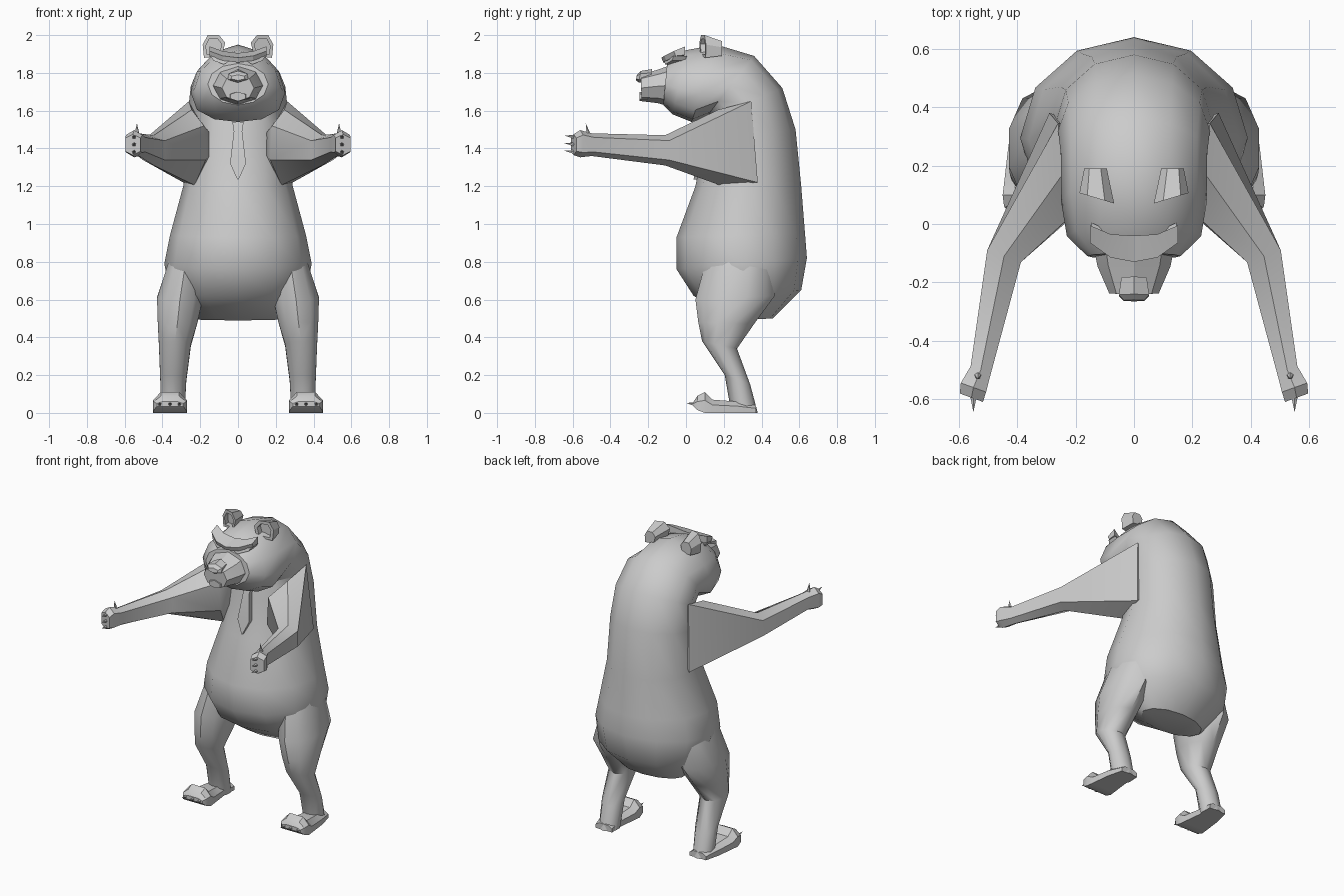
import bpy
import bmesh
from math import sin, cos, pi, radians
from mathutils import Vector, Matrix

default_cube = bpy.data.objects.get("Cube")
if default_cube:
    bpy.data.objects.remove(default_cube, do_unlink=True)


def finish(name, bm, mirror=False, angle=40):
    """Turn a bmesh into a shaded object, mirrored across x if asked."""
    bmesh.ops.recalc_face_normals(bm, faces=bm.faces)
    mesh = bpy.data.meshes.new(name)
    bm.to_mesh(mesh)
    bm.free()
    obj = bpy.data.objects.new(name, mesh)
    bpy.context.collection.objects.link(obj)
    bpy.ops.object.select_all(action="DESELECT")
    obj.select_set(True)
    bpy.context.view_layer.objects.active = obj
    bpy.ops.object.shade_smooth_by_angle(angle=radians(angle))
    if mirror:
        obj.modifiers.new("Mirror", "MIRROR").use_mirror_merge = False
    return obj


def loft(name, rings, mirror=False, angle=40):
    """Skin a list of equally long point rings and cap both ends."""
    bm = bmesh.new()
    loops = [[bm.verts.new(p) for p in ring] for ring in rings]
    count = len(loops[0])
    for low, high in zip(loops, loops[1:]):
        for i in range(count):
            j = (i + 1) % count
            bm.faces.new((low[i], low[j], high[j], high[i]))
    bm.faces.new(loops[0])
    bm.faces.new(loops[-1])
    return finish(name, bm, mirror, angle)


def section(front, back, x_in, x_out, skew=0.0, sides=12):
    """Oval ring spanning two (y, z) points; skew slides the widest part."""
    front, back = Vector((0, *front)), Vector((0, *back))
    middle, axis = (front + back) / 2, (back - front) / 2
    centre_x, half = (x_in + x_out) / 2, (x_out - x_in) / 2
    ring = []
    for i in range(sides):
        a = 2 * pi * i / sides
        p = middle + axis * (cos(a) - skew * sin(a) ** 2)
        p.x = centre_x + half * sin(a)
        ring.append(p)
    return ring


def scaled(ring, centre, factor):
    centre = Vector(centre)
    return [centre + (Vector(p) - centre) * factor for p in ring]


# Body and head: one skin that rises up the back and bends forward
spine = [
    ((0.24, 0.49), (0.46, 0.50), 0.22, 0),
    ((0.04, 0.62), (0.61, 0.65), 0.36, 0),
    ((-0.05, 0.76), (0.64, 0.82), 0.39, 0),
    ((-0.05, 0.93), (0.63, 0.95), 0.36, 0),
    ((0.05, 1.20), (0.61, 1.20), 0.29, 0),
    ((0.10, 1.45), (0.58, 1.50), 0.27, 0),
    ((0.13, 1.56), (0.51, 1.72), 0.26, 0),
    ((0.11, 1.57), (0.36, 1.89), 0.25, 0),
    ((0.03, 1.54), (0.16, 1.95), 0.25, 0.25),
    ((-0.07, 1.58), (0.0, 1.92), 0.23, 0.2),
    ((-0.12, 1.63), (-0.10, 1.85), 0.16, 0),
]
loft("body", [section(f, b, -w, w, s) for f, b, w, s in spine])

# Muzzle and nose
muzzle = [
    ((-0.08, 1.62), (-0.06, 1.85), 0.14),
    ((-0.15, 1.64), (-0.14, 1.82), 0.125),
    ((-0.235, 1.65), (-0.24, 1.79), 0.085),
]
loft("muzzle", [section(f, b, -w, w, 0, 8) for f, b, w in muzzle], angle=25)
nose = [
    ((-0.19, 1.74), (-0.18, 1.82), 0.05),
    ((-0.25, 1.75), (-0.24, 1.81), 0.06),
    ((-0.265, 1.76), (-0.26, 1.79), 0.04),
]
loft("nose", [section(f, b, -w, w, 0, 6) for f, b, w in nose], angle=20)
loft("lower_lip", [section((y, 1.65), (y, 1.70), -w, w, 0, 6)
                   for y, w in ((-0.2, 0.07), (-0.245, 0.045))], angle=20)


# Heavy brow, lowest in the middle
def brow_ring(x, y, z, depth):
    return [(x, y, z), (x, y + 0.01, z - 0.025),
            (x, y + depth, z - 0.02), (x, y + depth, z + 0.025)]


loft("brow", [brow_ring(0, -0.13, 1.88, 0.09), brow_ring(0.08, -0.115, 1.89, 0.08),
              brow_ring(0.15, -0.065, 1.915, 0.06)], mirror=True, angle=20)

# Narrow slanted eyes
eye_front = [(0.045, -0.115, 1.862), (0.075, -0.11, 1.845),
             (0.13, -0.075, 1.865), (0.145, -0.065, 1.89)]
loft("eyes", [eye_front, [(x, y + 0.07, z) for x, y, z in eye_front]],
     mirror=True, angle=20)

# Cupped ears
outline = [(0.085, 1.89), (0.068, 1.96), (0.1, 2.0),
           (0.16, 2.0), (0.187, 1.95), (0.18, 1.88)]
rim = [(x, 0.05 + 0.3 * x, z) for x, z in outline]
cup = scaled(rim, (0.13, 0.09, 1.935), 0.7)
ear_back = scaled([(x, 0.19, z) for x, z in outline], (0.14, 0.19, 1.91), 0.65)
loft("ears", [[p + Vector((0, 0.035, 0)) for p in cup], cup, rim, ear_back],
     mirror=True, angle=30)

# Necktie lying on the chest
tie_profile = [(1.54, 0.03, 0.10), (1.49, 0.022, 0.085),
               (1.32, 0.042, 0.055), (1.235, 0.003, 0.04)]
loft("necktie", [[(-w, y, z), (w, y, z), (w, y + 0.04, z), (-w, y + 0.04, z)]
                 for z, w, y in tie_profile], angle=20)

# Arms: broad shoulder tapering to a reaching paw
shoulder = [(0.26, 0.345, 1.65), (0.29, 0.38, 1.22), (0.23, 0.18, 1.205),
            (0.17, 0.06, 1.34), (0.18, 0.06, 1.52), (0.245, 0.17, 1.605)]


def arm_ring(centre, width, height):
    outward = Vector((0.94, 0.34, 0))
    return [Vector(centre) + outward * width * cos(radians(a))
            + Vector((0, 0, height * sin(radians(a))))
            for a in (40, -40, -90, -140, 140, 90)]


loft("arms", [
    scaled(shoulder, (0.1, 0.33, 1.42), 0.6),
    shoulder,
    arm_ring((0.445, -0.11, 1.39), 0.08, 0.08),
    arm_ring((0.525, -0.50, 1.42), 0.048, 0.06),
    arm_ring((0.55, -0.56, 1.425), 0.06, 0.072),
    arm_ring((0.557, -0.595, 1.42), 0.055, 0.055),
], mirror=True, angle=35)

# Legs: thigh sunk in the body, knee, hock and heel
leg = [
    ((0.12, 0.86), (0.46, 0.84), 0.18, 0.355),
    ((0.05, 0.60), (0.47, 0.62), 0.18, 0.435),
    ((0.065, 0.48), (0.36, 0.47), 0.21, 0.43),
    ((0.085, 0.38), (0.27, 0.34), 0.245, 0.423),
    ((0.205, 0.20), (0.34, 0.15), 0.27, 0.415),
    ((0.24, 0.0), (0.38, 0.0), 0.28, 0.41),
]
loft("legs", [section(*row, sides=10) for row in leg], mirror=True)


# Feet: flat soles with a raised toe end
def foot_ring(y, bottom, top, half):
    shape = [(-1, 0), (1, 0), (1, 0.6), (0.55, 1), (-0.55, 1), (-1, 0.6)]
    return [(0.36 + half * u - (y > 0.3) * 0.015, y, bottom + (top - bottom) * v)
            for u, v in shape]


foot = [(0.37, 0, 0.04, 0.06), (0.27, 0, 0.06, 0.07), (0.14, 0, 0.07, 0.085),
        (0.1, 0, 0.11, 0.09), (0.06, 0.015, 0.09, 0.085), (0.04, 0.035, 0.06, 0.07)]
loft("feet", [foot_ring(*row) for row in foot], mirror=True, angle=30)


# Claws
def claws(name, base_points, length=0.05):
    bm = bmesh.new()
    for point, aim in base_points:
        aim = Vector(aim).normalized()
        turn = aim.to_track_quat("Z", "Y").to_matrix().to_4x4()
        place = Matrix.Translation(Vector(point) + aim * length / 2)
        bmesh.ops.create_cone(bm, cap_ends=True, segments=5, radius1=0.012,
                              radius2=0, depth=length, matrix=place @ turn)
    return finish(name, bm, mirror=True, angle=30)


forward = (0, -1, 0.15)
claws("toe_claws", [((x, 0.05, 0.045), forward) for x in (0.31, 0.36, 0.415)])
claws("hand_claws", [((0.55, -0.59, z), forward) for z in (1.46, 1.42, 1.38)]
      + [((0.535, -0.52, 1.48), (0, -0.2, 1))], 0.055)
